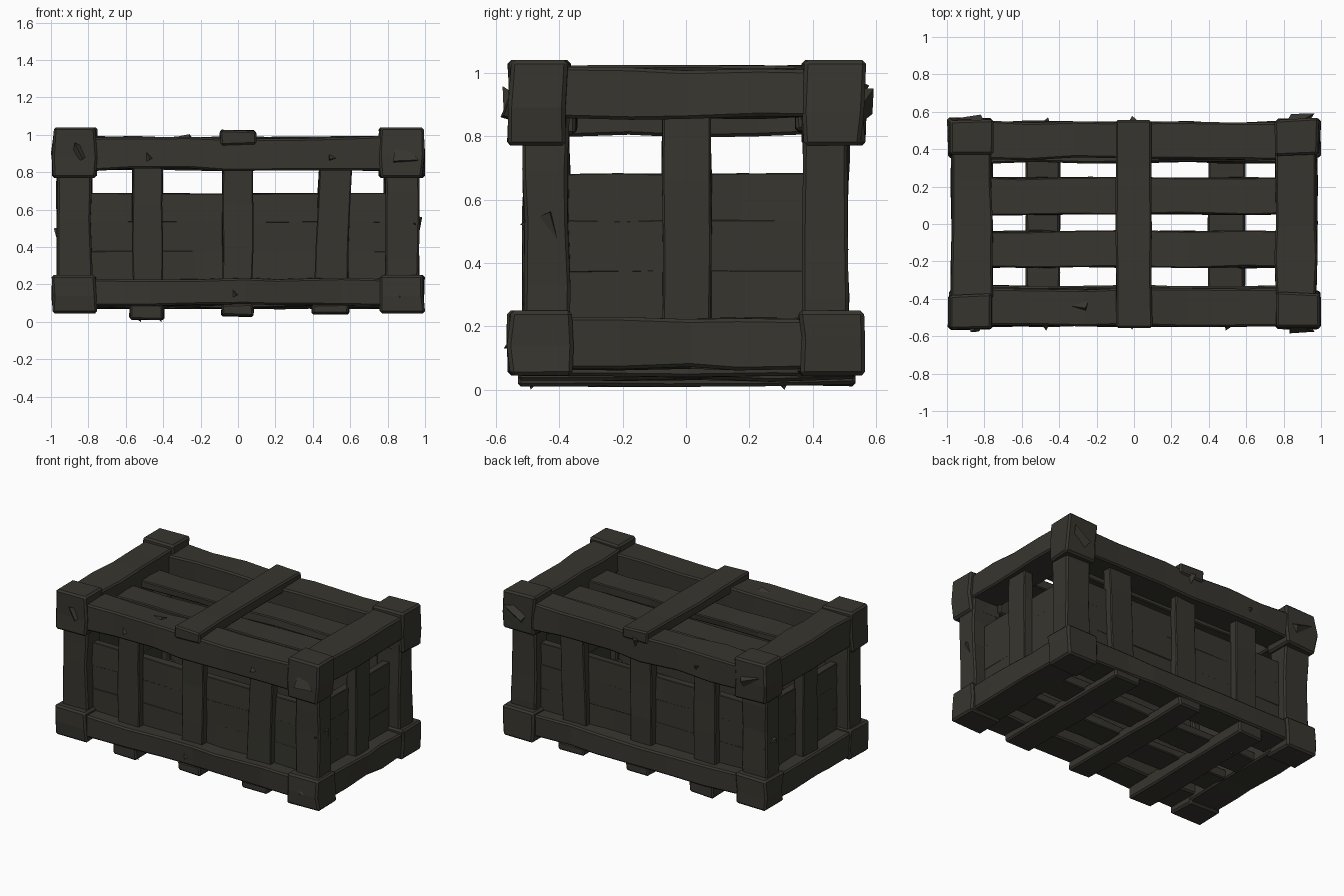
import bpy, bmesh, random
from mathutils import Vector

if "Cube" in bpy.data.objects:
    bpy.data.objects.remove(bpy.data.objects["Cube"])

random.seed(7)
wood = bpy.data.materials.new("dark weathered wood")
wood.diffuse_color = (0.038, 0.036, 0.028, 1)
wood.use_nodes = True
wood.node_tree.nodes["Principled BSDF"].inputs["Base Color"].default_value = wood.diffuse_color


def finish(name, bm):
    bmesh.ops.recalc_face_normals(bm, faces=bm.faces)
    me = bpy.data.meshes.new(name)
    bm.to_mesh(me)
    bm.free()
    me.materials.append(wood)
    ob = bpy.data.objects.new(name, me)
    bpy.context.collection.objects.link(ob)
    return ob


def beam(name, x, y, z, axis, segs=4, wear=0.01, bevel=0.01, lean=0.0):
    """Rough hewn timber between the given limits, running along one axis."""
    lims = (x, y, z)
    lo = Vector([min(l) for l in lims])
    hi = Vector([max(l) for l in lims])
    a, b = [i for i in range(3) if i != axis]
    bm = bmesh.new()
    rings = []
    for i in range(segs + 1):
        t = i / segs
        if 0 < i < segs:
            t += random.uniform(-0.25, 0.25) / segs
        ring = []
        for sa, sb in ((0, 0), (1, 0), (1, 1), (0, 1)):
            v = Vector((0, 0, 0))
            v[axis] = lo[axis] + (hi[axis] - lo[axis]) * t
            for k, s in ((a, sa), (b, sb)):
                w = random.uniform(-0.4, 1) * wear
                v[k] = hi[k] - w if s else lo[k] + w
            v[a] += lean * (t - 0.5)
            ring.append(bm.verts.new(v))
        rings.append(ring)
    for r, q in zip(rings, rings[1:]):
        for k in range(4):
            bm.faces.new((r[k], r[(k + 1) % 4], q[(k + 1) % 4], q[k]))
    bm.faces.new(rings[0])
    bm.faces.new(rings[-1])
    bmesh.ops.recalc_face_normals(bm, faces=bm.faces)
    edges = [e for e in bm.edges if e.calc_face_angle(0) > 0.8]
    bmesh.ops.bevel(bm, geom=edges, offset=bevel, segments=1, affect='EDGES')
    return finish(name, bm)


def splinter(name, base, tip, size):
    """Small pointed chip standing out from a timber."""
    base, tip = Vector(base), Vector(tip)
    d = (tip - base).normalized()
    u = d.orthogonal().normalized()
    w = d.cross(u)
    bm = bmesh.new()
    c = [bm.verts.new(base + u * size * p + w * size * q)
         for p, q in ((1, 0.2), (-0.7, 0.8), (-0.4, -0.9))]
    t = bm.verts.new(tip)
    bm.faces.new(c)
    for i in range(3):
        bm.faces.new((c[i], c[(i + 1) % 3], t))
    finish(name, bm)


# corner posts and corner blocks
for sx in (-1, 1):
    for sy in (-1, 1):
        X = lambda p, q: (sx * p, sx * q)
        Y = lambda p, q: (sy * p, sy * q)
        beam("corner_post", X(0.78, 0.97), Y(0.367, 0.515), (0.12, 0.9), 2, 4, 0.009)
        beam("top_corner_block", X(0.755, 0.997), Y(0.367, 0.565), (0.77, 1.04), 2, 2, 0.016, 0.012)
        beam("bottom_corner_block", X(0.755, 0.997), Y(0.355, 0.562), (0.045, 0.25), 2, 2, 0.012, 0.012)

for s, side in ((-1, "front"), (1, "back")):
    Y = lambda p, q: (s * p, s * q)
    # long rails
    beam(side + "_top_rail", (-0.78, 0.78), Y(0.345, 0.55), (0.81, 0.99), 0, 6, 0.012, 0.01)
    beam(side + "_bottom_rail", (-0.78, 0.78), Y(0.325, 0.548), (0.085, 0.235), 0, 6, 0.012, 0.01)
    # upright slats
    for x0, x1, lean in ((-0.565, -0.4, 0), (-0.085, 0.08, 0), (0.42, 0.6, 0.025)):
        beam(side + "_slat", (x0, x1), Y(0.43, 0.495), (0.18, 0.86), 2, 3, 0.006, 0.006, lean)
    # horizontal wall boards
    for z0, z1 in ((0.2, 0.38), (0.37, 0.54), (0.53, 0.688)):
        beam(side + "_wall_board", (-0.82, 0.82), Y(0.395, 0.45), (z0, z1), 0, 5, 0.004, 0.003)

for s, side, low in ((-1, "left", 0.80), (1, "right", 0.855)):
    X = lambda p, q: (s * p, s * q)
    # short rails
    beam(side + "_top_rail", X(0.755, 0.98), (-0.4, 0.4), (low, 1.018), 1, 4, 0.012, 0.01)
    beam(side + "_bottom_rail", X(0.755, 0.98), (-0.4, 0.4), (0.065, 0.23), 1, 4, 0.01, 0.01)
    # upright slat
    beam(side + "_slat", X(0.87, 0.945), (-0.077, 0.08), (0.18, 0.9), 2, 3, 0.006, 0.006)
    # horizontal wall boards
    for z0, z1 in ((0.2, 0.38), (0.37, 0.535), (0.525, 0.682)):
        beam(side + "_wall_board", X(0.83, 0.885), (-0.42, 0.42), (z0, z1), 1, 4, 0.004, 0.003)

# lid crossbar
beam("lid_crossbar", (-0.098, 0.098), (-0.555, 0.555), (0.945, 1.025), 1, 4, 0.007, 0.01)

# lid boards and floor boards
for y0, y1 in ((-0.235, -0.035), (0.05, 0.25)):
    beam("lid_board", (-0.85, 0.85), (y0, y1), (0.87, 0.93), 0, 6, 0.01, 0.006)
    beam("floor_board", (-0.85, 0.85), (y0, y1), (0.07, 0.13), 0, 6, 0.01, 0.006)

# skids under the floor
for x0, x1, z0 in ((-0.58, -0.395, 0.012), (-0.09, 0.085, 0.028), (0.395, 0.595, 0.04)):
    beam("floor_skid", (x0, x1), (-0.53, 0.535), (z0, 0.1), 1, 4, 0.008, 0.01)

# chips and splinters
for b, t, size in (
        ((0.88, 0.52, 0.9), (0.84, 0.588, 0.87), 0.12),
        ((-0.85, 0.52, 0.9), (-0.82, 0.585, 0.9), 0.12),
        ((0.88, -0.52, 0.89), (0.83, -0.585, 0.86), 0.1),
        ((-0.85, -0.53, 0.9), (-0.83, -0.575, 0.87), 0.08),
        ((0.93, -0.44, 0.52), (0.985, -0.43, 0.56), 0.08),
        ((-0.93, 0.44, 0.45), (-0.985, 0.43, 0.5), 0.08),
        ((-0.48, -0.53, 0.88), (-0.47, -0.57, 0.87), 0.035),
        ((0.5, -0.53, 0.88), (0.49, -0.57, 0.87), 0.035),
        ((0.0, 0.53, 0.95), (-0.01, 0.578, 0.96), 0.05),
        ((-0.47, 0.53, 0.89), (-0.46, 0.57, 0.9), 0.035),
        ((-0.02, -0.53, 0.15), (-0.01, -0.565, 0.14), 0.03),
        ((0.88, -0.54, 0.15), (0.86, -0.575, 0.13), 0.03),
        ((-0.27, -0.44, 0.97), (-0.26, -0.45, 1.003), 0.06),
        ((-0.43, -0.48, 0.06), (-0.41, -0.49, 0.0), 0.04),
        ((-0.54, 0.3, 0.05), (-0.52, 0.31, 0.0), 0.04)):
    splinter("wood_splinter", b, t, size)
